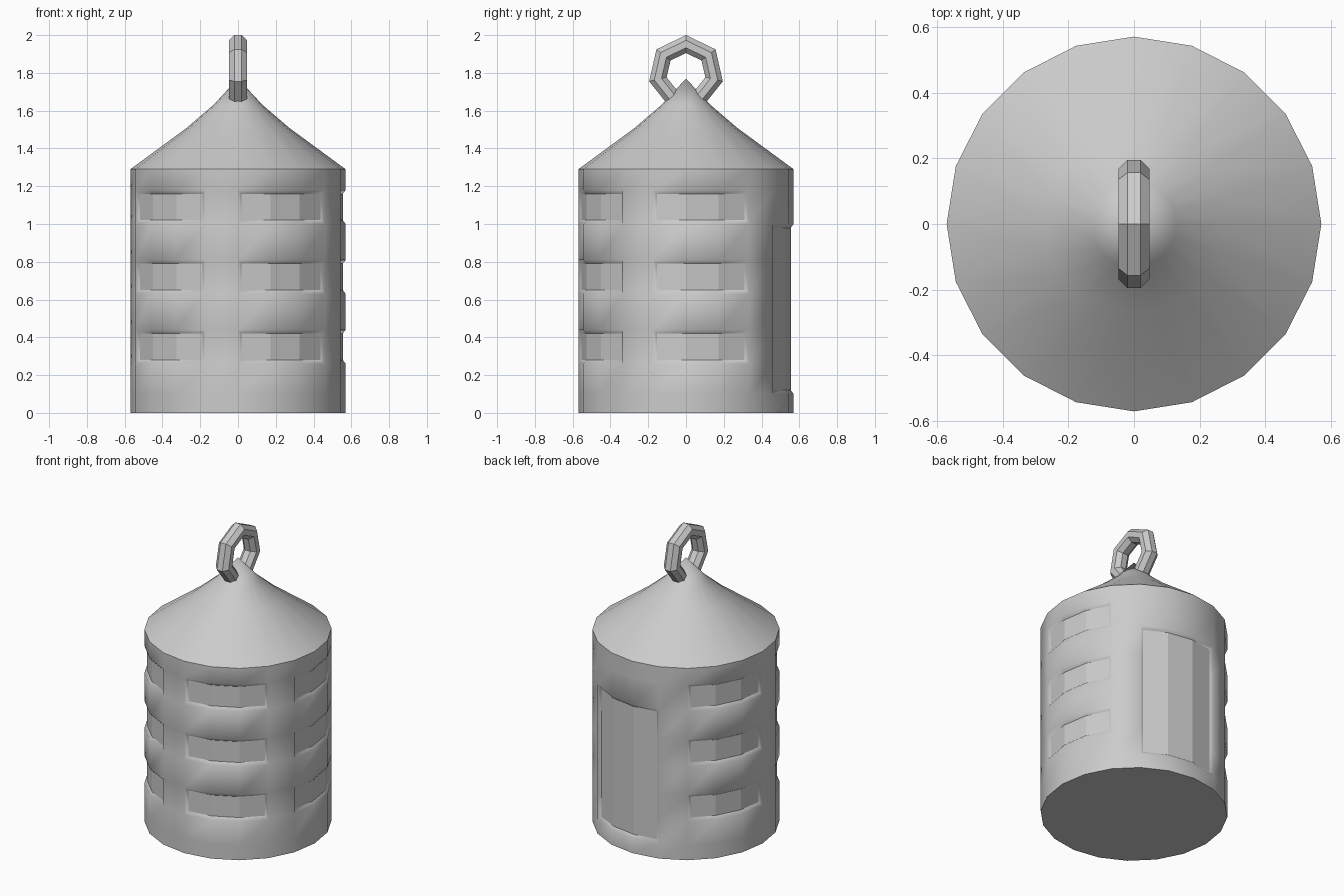
import bpy, bmesh
from math import sin, cos, pi, radians

if "Cube" in bpy.data.objects:
    bpy.data.objects.remove(bpy.data.objects["Cube"])

SIDES, RADIUS = 20, 0.57


def finish(bm, name):
    bmesh.ops.recalc_face_normals(bm, faces=bm.faces)
    mesh = bpy.data.meshes.new(name)
    bm.to_mesh(mesh)
    bm.free()
    obj = bpy.data.objects.new(name, mesh)
    bpy.context.collection.objects.link(obj)
    return obj


def circle(bm, r, z):
    return [bm.verts.new((r * cos(2 * pi * i / SIDES), r * sin(2 * pi * i / SIDES), z))
            for i in range(SIDES)]


def bridge(bm, a, b):
    n = len(a)
    return [bm.faces.new((a[i], a[(i + 1) % n], b[(i + 1) % n], b[i])) for i in range(n)]


# Round house: wall bands, floor and concave pointed roof
bm = bmesh.new()
levels = [0, 0.10, 0.26, 0.44, 0.63, 0.81, 1.0, 1.18, 1.29]
rings = [circle(bm, RADIUS, z) for z in levels]
bands = [bridge(bm, a, b) for a, b in zip(rings, rings[1:])]
bm.faces.new(rings[0][::-1])
roof = [rings[-1]] + [circle(bm, r, z) for r, z in [(0.27, 1.51), (0.13, 1.63)]]
for a, b in zip(roof, roof[1:]):
    bridge(bm, a, b)
apex = bm.verts.new((0, 0, 1.77))
for i in range(SIDES):
    bm.faces.new((roof[-1][i], roof[-1][(i + 1) % SIDES], apex))
bmesh.ops.recalc_face_normals(bm, faces=bm.faces)
for f in bm.faces:
    f.smooth = True
for e in bm.edges:
    e.smooth = e.calc_face_angle(0) < radians(45)

# Recessed door at the back, and four columns of three recessed windows
regions = [[bands[k][(3 + c) % SIDES] for k in range(1, 6) for c in range(3)]]
for start in (7, 11, 15, 19):
    for k in (2, 4, 6):
        regions.append([bands[k][(start + c) % SIDES] for c in range(3)])
for faces in regions:
    rim = bmesh.ops.inset_region(bm, faces=faces, thickness=0.02, depth=-0.015,
                                 use_even_offset=True, use_boundary=True)
    for f in rim["faces"]:
        f.smooth = True
    for f in faces:
        f.smooth = False
finish(bm, "round_house")

# Seven-sided hanging ring with an octagonal tube
bm = bmesh.new()
loops = []
for i in range(7):
    a = pi / 2 + 2 * pi * i / 7
    loop = []
    for j in range(8):
        b = 2 * pi * (j + 0.5) / 8
        r = 0.1525 + 0.0514 * sin(b)
        loop.append(bm.verts.new((0.0514 * cos(b), r * cos(a), 1.8 + r * sin(a))))
    loops.append(loop)
for i in range(7):
    bridge(bm, loops[i], loops[(i + 1) % 7])
finish(bm, "hanging_ring")
